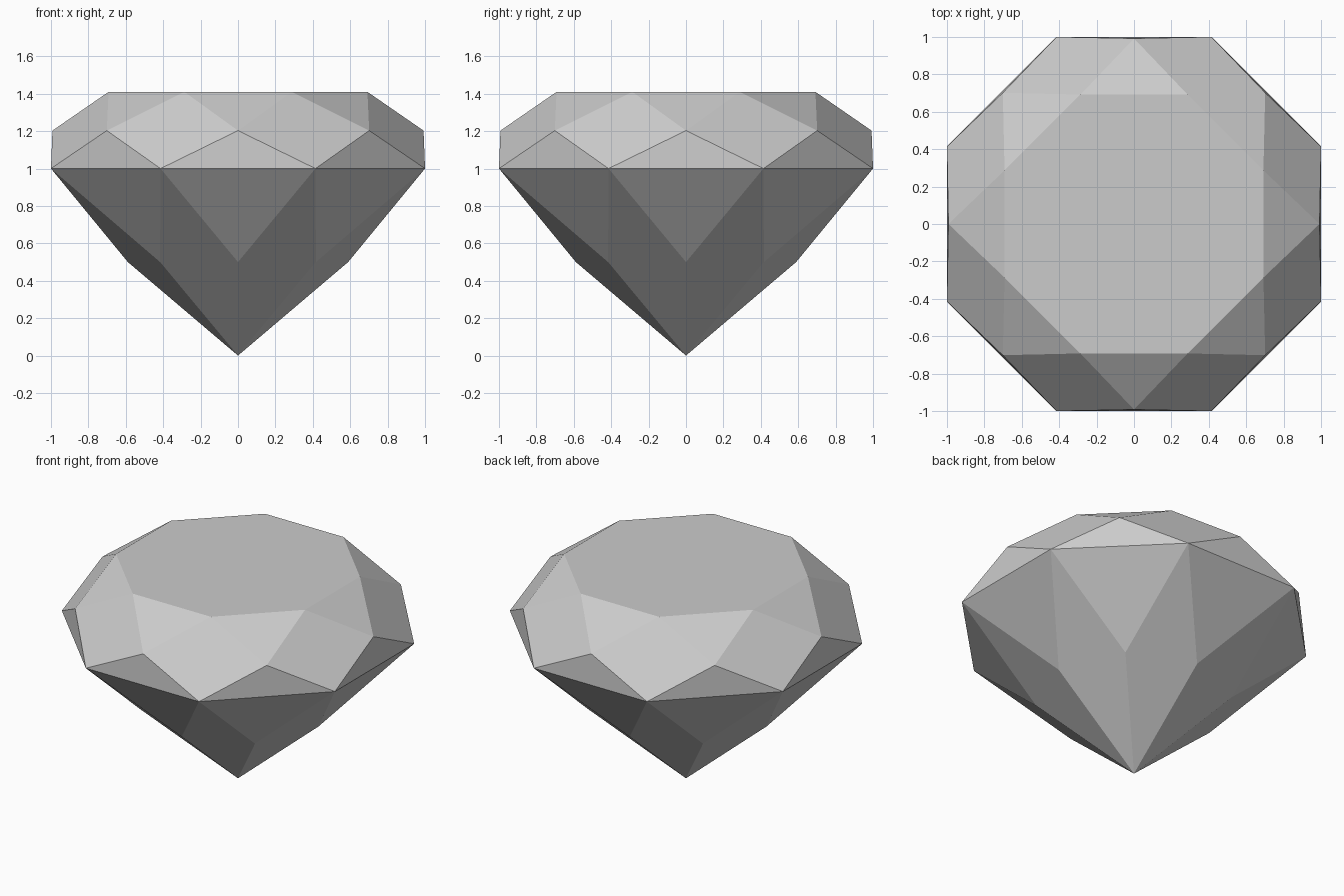
import bpy
import bmesh
from math import cos, sin, tau

cube = bpy.data.objects.get("Cube")
if cube:
    bpy.data.objects.remove(cube, do_unlink=True)

SIDES = 8

# Single stone colour
stone = bpy.data.materials.new("pale grey stone")
stone.use_nodes = True
grey = (0.6, 0.6, 0.6, 1)
stone.diffuse_color = grey
stone.node_tree.nodes["Principled BSDF"].inputs["Base Color"].default_value = grey

bm = bmesh.new()


def ring(radius, z, turn):
    """Eight vertices at one height; turn shifts them by part of a step."""
    angles = [tau * (i + turn) / SIDES for i in range(SIDES)]
    return [bm.verts.new((radius * cos(a), radius * sin(a), z)) for a in angles]


table = ring(0.749, 1.41, 0.5)
crown = ring(0.992, 1.203, 0)
girdle = ring(1.0824, 1.0, 0.5)
pavilion = ring(0.589, 0.5, 0)
culet = bm.verts.new((0, 0, 0))

# Flat table on top
bm.faces.new(table)

for i in range(SIDES):
    j = (i + 1) % SIDES
    # Crown: star, kite and upper girdle facets
    bm.faces.new((crown[i], table[i], table[i - 1]))
    bm.faces.new((girdle[i], crown[j], table[i], crown[i]))
    bm.faces.new((girdle[i - 1], girdle[i], crown[i]))
    # Pavilion: lower girdle facets and main kites down to the culet
    bm.faces.new((girdle[i], girdle[i - 1], pavilion[i]))
    bm.faces.new((culet, pavilion[j], girdle[i], pavilion[i]))

bmesh.ops.recalc_face_normals(bm, faces=bm.faces)
mesh = bpy.data.meshes.new("cut_gem")
bm.to_mesh(mesh)
bm.free()
mesh.materials.append(stone)
gem = bpy.data.objects.new("cut_gem", mesh)
bpy.context.collection.objects.link(gem)
